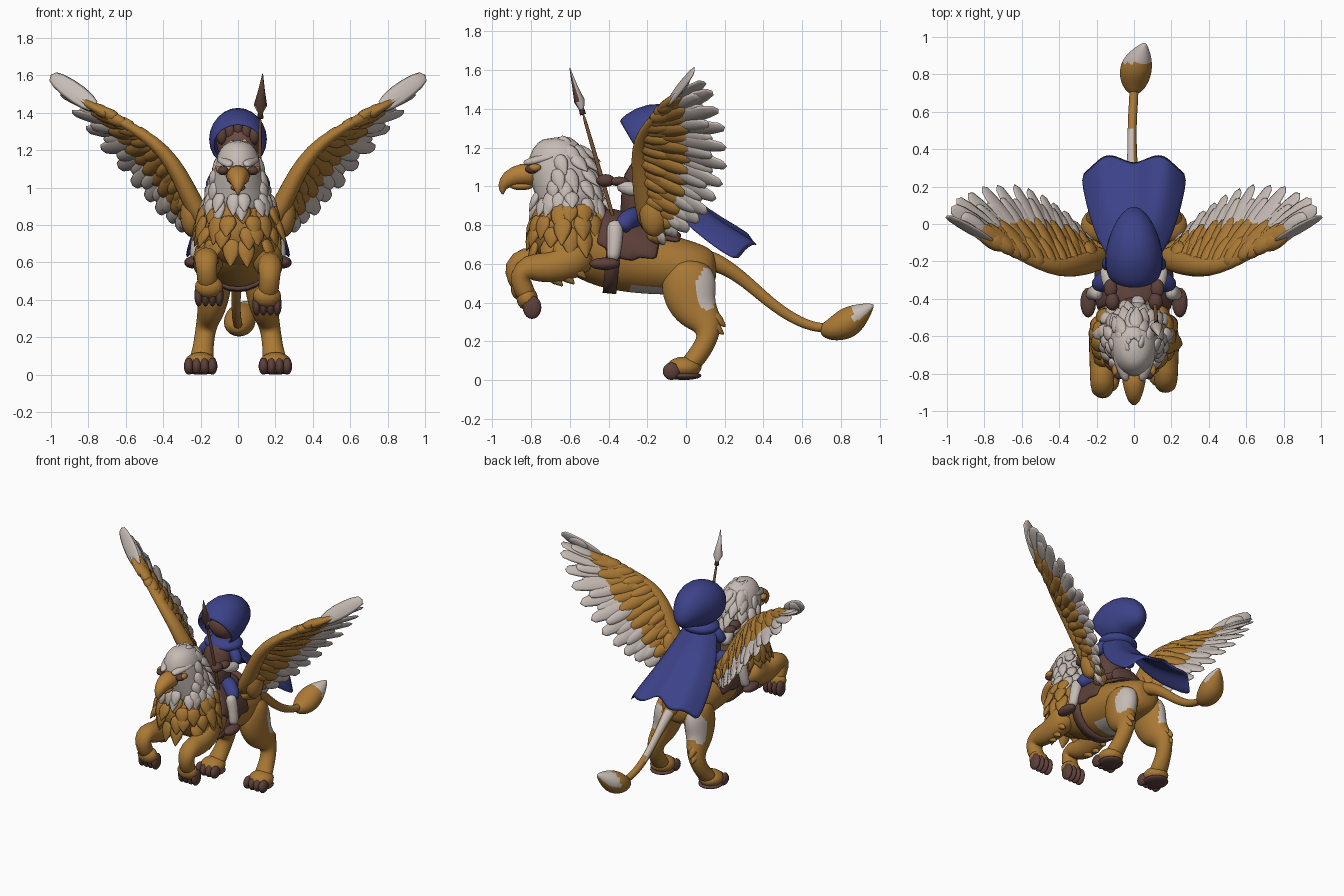
import bpy, bmesh, math, random
from mathutils import Vector, Matrix

random.seed(4)
if "Cube" in bpy.data.objects:
    bpy.data.objects.remove(bpy.data.objects["Cube"])


def material(name, colour):
    m = bpy.data.materials.new(name)
    m.use_nodes = True
    m.diffuse_color = (*colour, 1)
    m.node_tree.nodes["Principled BSDF"].inputs["Base Color"].default_value = (*colour, 1)
    return m


GOLD = material("golden fur", (.4, .19, .035))
WHITE = material("pale feather", (.57, .5, .46))
BLUE = material("blue cloth", (.045, .055, .25))
LEATHER = material("dark leather", (.11, .052, .042))
WOOD = material("spear wood", (.2, .09, .035))
BEAK = material("beak orange", (.46, .21, .04))
SKIN = material("shaded skin", (.16, .07, .05))


def finish(name, bm, mat, sub=0, mirror=False, thick=0):
    bmesh.ops.recalc_face_normals(bm, faces=bm.faces)
    mesh = bpy.data.meshes.new(name)
    bm.to_mesh(mesh)
    bm.free()
    mesh.materials.append(mat)
    mesh.shade_smooth()
    ob = bpy.data.objects.new(name, mesh)
    bpy.context.collection.objects.link(ob)
    if thick:
        ob.modifiers.new("thickness", "SOLIDIFY").thickness = thick
    if mirror:
        m = ob.modifiers.new("mirror", "MIRROR")
        m.use_mirror_merge = False
    if sub:
        m = ob.modifiers.new("smooth", "SUBSURF")
        m.levels = m.render_levels = sub
    return ob


def paint(ob, mat, rule):
    """Bake the modifiers, then recolour the faces that meet the rule."""
    graph = bpy.context.evaluated_depsgraph_get()
    ob.data = bpy.data.meshes.new_from_object(ob.evaluated_get(graph))
    ob.modifiers.clear()
    ob.data.materials.append(mat)
    for p in ob.data.polygons:
        if rule(p.center, p.normal):
            p.material_index = len(ob.data.materials) - 1


def loft(name, pts, mat, ref=(1, 0, 0), seg=12, caps=(True, True), sub=1, mirror=False, thick=0, keep=None):
    """Elliptical rings along a path; each point is x, y, z, side radius, depth radius."""
    bm = bmesh.new()
    ref, P, rings = Vector(ref), [Vector(p[:3]) for p in pts], []
    for i, p in enumerate(pts):
        t = (P[min(i + 1, len(P) - 1)] - P[max(i - 1, 0)]).normalized()
        side = (ref - t * ref.dot(t)).normalized()
        up = t.cross(side)
        ang = [2 * math.pi * k / seg for k in range(seg)]
        rings.append([bm.verts.new(P[i] + side * p[3] * math.cos(a) + up * p[4] * math.sin(a)) for a in ang])
    for r, q in zip(rings, rings[1:]):
        for k in range(seg):
            j = (k + 1) % seg
            bm.faces.new((r[k], r[j], q[j], q[k]))
    for ring, on in zip((rings[0], rings[-1]), caps):
        if on:
            bm.faces.new(ring)
    if keep:
        bmesh.ops.delete(bm, geom=[v for v in bm.verts if not keep(v.co)], context="VERTS")
    return finish(name, bm, mat, sub, mirror, thick)


def blobs(name, items, mat, mirror=False):
    bm = bmesh.new()
    for centre, size in items:
        m = Matrix.Translation(centre) @ Matrix.Diagonal((*size, 1))
        bmesh.ops.create_uvsphere(bm, u_segments=16, v_segments=10, radius=1, matrix=m)
    return finish(name, bm, mat, mirror=mirror)


def feather(bm, a, b, width, normal, thick=.015, taper=0):
    """Flattened blunt leaf running from a to b."""
    d = (b - a) / 2
    z = d.normalized()
    x = normal.cross(z).normalized()
    y = z.cross(x)
    verts = bmesh.ops.create_uvsphere(bm, u_segments=8, v_segments=7, radius=1)["verts"]
    for v in verts:
        f = (1 - taper * max(v.co.z, 0)) * max(1 - v.co.z ** 2, .05) ** -.2
        v.co = (a + b) / 2 + x * v.co.x * width / 2 * f + y * v.co.y * thick * f + d * v.co.z


def along(pts, t):
    s = t * (len(pts) - 1)
    i = min(int(s), len(pts) - 2)
    return Vector(pts[i]).lerp(Vector(pts[i + 1]), s - i)


def plumage(name, rows, mat, count, length, width, allow):
    """Rings of pointed feathers hanging around a neck."""
    bm = bmesh.new()
    for n, (y, z, a, b, back) in enumerate(rows):
        for k in range(count):
            ang = 2 * math.pi * (k + n % 2 / 2 + random.uniform(-.3, .3)) / count
            out = Vector((a * math.cos(ang), b * math.sin(ang), 0))
            if allow(math.sin(ang), z):
                base = Vector((0, y, z)) + out
                drop = length * random.uniform(.75, 1.25)
                tip = base + out.normalized() * random.uniform(.015, .045) + Vector((0, back, -drop))
                feather(bm, base - out * .08, tip, width, out.normalized(), .02, .8)
    return finish(name, bm, mat)


# Lion body, chest and tail
body_path = [(0, -.68, .78, .12, .12), (0, -.57, .74, .19, .19), (0, -.4, .665, .2, .205), (0, -.2, .61, .19, .175),
             (0, 0, .58, .18, .145), (0, .11, .57, .14, .12), (0, .16, .57, .07, .07)]
body = loft("body", body_path, GOLD, seg=16, sub=2)
paint(body, WHITE, lambda c, n: n.z < -.8 and -.27 < c.y < -.08)
blobs("chest", [((0, -.61, .77), (.2, .19, .19))], GOLD)
plumage("chest_feathers", [(-.59, .91, .2, .17, 0), (-.6, .85, .22, .195, 0), (-.61, .79, .215, .2, 0),
                           (-.61, .73, .185, .18, 0)], GOLD, 13, .13, .1, lambda s, z: s < .6 or z > .83)
tail = loft("tail", [(0, .08, .63, .06, .06), (0, .18, .6, .045, .045), (-.01, .3, .52, .03, .035),
                     (-.01, .43, .4, .025, .03), (-.01, .56, .31, .025, .028), (0, .68, .265, .025, .025),
                     (0, .78, .27, .025, .025)], GOLD, sub=2)
paint(tail, WHITE, lambda c, n: .22 < c.y < .52 and n.x < .3 and n.z > .1)
tuft = loft("tail_tuft", [(0, .69, .255, .03, .03), (0, .755, .255, .08, .065), (.01, .84, .295, .095, .09),
                          (.04, .91, .35, .06, .055), (.06, .97, .39, .006, .008)], GOLD, sub=2)
paint(tuft, WHITE, lambda c, n: c.y > .86 and n.z > -.2)

# Hind legs with pale haunch patches and clawed feet
thigh = loft("hind_legs", [(.1, .02, .62, .08, .1), (.12, .01, .53, .095, .15), (.13, .02, .42, .09, .145),
                           (.145, .06, .34, .075, .11), (.165, .12, .28, .06, .08), (.18, .11, .2, .055, .055),
                           (.19, .05, .11, .06, .055), (.2, 0, .06, .075, .05)], GOLD, mirror=True, sub=2)
paint(thigh, WHITE, lambda c, n: abs(c.x) > .1 and ((c.y - .11) / .055) ** 2 + ((c.z - .47) / .11) ** 2 < 1)
blobs("hind_feet", [((.2, -.01, .065), (.085, .09, .055))], GOLD, True)
blobs("hind_toes", [((.2 + k * .042, -.075, .045), (.027, .045, .045)) for k in (-1.5, -.5, .5, 1.5)]
      + [((.2, -.01, .022), (.085, .09, .022))], LEATHER, True)

# Raised forelegs, the right one held a little higher
for side, name, dy, dz in ((1, "left", 0, 0), (-1, "right", -.03, .05)):
    leg = [(.13, -.52, .69, .1, .12), (.165, -.6, .6, .085, .1), (.17, -.72, .575, .07, .08),
           (.17, -.82, .585, .068, .075), (.17, -.865, .54, .06, .06), (.165, -.84, .47, .055, .055),
           (.16, -.81, .41, .06, .05)]
    leg = [(x * side, y + dy * (i > 2), z + dz * (i > 2), a, b) for i, (x, y, z, a, b) in enumerate(leg)]
    loft(name + "_foreleg", leg, GOLD)
    blobs(name + "_forepaw", [((.155 * side, -.82 + dy, .42 + dz), (.075, .055, .06))], GOLD)
    blobs(name + "_foreclaws", [((.155 * side + k * .037, -.795 + dy, .375 + dz), (.023, .048, .06))
                                for k in (-1.5, -.5, .5, 1.5)], LEATHER)

# Fur tufts behind the elbows and hocks
bm = bmesh.new()
for x, y, z in ((.17, -.62, .53), (.16, -.68, .52), (.18, -.56, .56), (.17, .16, .31), (.18, .15, .27), (.15, .14, .34)):
    feather(bm, Vector((x, y - .04, z + .04)), Vector((x, y + .045, z - .035)), .06, Vector((1, 0, 0)), .03, .7)
finish("leg_fur", bm, GOLD, mirror=True)

# Eagle head
loft("eagle_head", [(0, -.59, .85, .17, .17), (0, -.61, .95, .165, .165), (0, -.64, 1.05, .14, .17),
                    (0, -.665, 1.14, .125, .17), (0, -.67, 1.205, .105, .13), (0, -.67, 1.255, .05, .07)], WHITE)
plumage("head_feathers", [(-.66, 1.25, .035, .05, .08), (-.65, 1.21, .08, .1, .07), (-.65, 1.16, .11, .135, .05),
                          (-.64, 1.09, .135, .155, .04), (-.62, 1.03, .15, .16, .02), (-.61, .97, .17, .17, 0),
                          (-.6, .94, .185, .18, 0)], WHITE, 12, .11, .08, lambda s, z: s > -.55 or z < .98)
loft("beak", [(0, -.76, 1.06, .072, .065), (0, -.85, 1.065, .066, .06), (0, -.92, 1.04, .045, .048),
              (0, -.955, .995, .024, .026), (0, -.945, .955, .004, .005)], BEAK)
blobs("lower_beak", [((0, -.85, 1.0), (.04, .06, .02))], BEAK)
blobs("eye_sockets", [((.08, -.795, 1.09), (.03, .036, .024))], LEATHER, True)
blobs("eyes", [((.098, -.78, 1.097), (.02, .032, .02))], BEAK, True)
bm = bmesh.new()
feather(bm, Vector((.04, -.84, 1.12)), Vector((.1, -.68, 1.16)), .06, Vector((.4, -.2, 1)), .02)
finish("brows", bm, WHITE, mirror=True)

# Wings: pale flight feathers under golden coverts
lead = [(.15, -.17, .76), (.24, -.2, .91), (.31, -.225, 1.07), (.4, -.235, 1.2), (.5, -.21, 1.28),
        (.62, -.16, 1.35), (.76, -.09, 1.425)]
trail = [(.24, -.11, .73), (.33, .03, .78), (.45, .13, .88), (.6, .21, 1.05), (.79, .21, 1.27), (.95, .14, 1.48),
         (1.0, .05, 1.6)]


def feather_row(name, mat, count, last, start, reach, width, thick, lift):
    """Feathers from leading to trailing edge; reach and thickness shrink towards the wing tip."""
    bm = bmesh.new()
    for k in range(count):
        t = last * k / (count - 1)
        a, b = along(lead, t), along(trail, t)
        span = along(lead, min(t + .1, 1)) - along(lead, max(t - .1, 0))
        n = span.cross(b - a).normalized()
        off = n * (lift + .006 * (k % 2))
        end = reach[0] + (reach[1] - reach[0]) * t
        feather(bm, a.lerp(b, start) + off, a.lerp(b, end) + off, width, n, thick * (1 - .4 * t), .1)
    finish(name, bm, mat, mirror=True)


feather_row("flight_feathers", WHITE, 14, 1, 0, (1, 1), .11, .02, 0)
feather_row("pale_coverts", WHITE, 15, 1, .35, (.87, .8), .09, .025, 0)
feather_row("long_coverts", GOLD, 17, .93, -.03, (.72, .5), .11, .042, 0)
feather_row("short_coverts", GOLD, 19, .93, -.04, (.5, .25), .09, .052, 0)
loft("wing_arms", [(*p, r, r * .8) for p, r in zip(lead, (.07, .07, .06, .05, .04, .03, .012))],
     GOLD, ref=(0, 1, 0), mirror=True)
blobs("wing_shoulders", [((.25, -.165, .86), (.06, .075, .12))], GOLD, True)

# Saddle and girth
loft("saddle_blanket", [(0, -.47, .7, .2, .2), (0, -.41, .685, .21, .205), (0, -.34, .665, .215, .2),
                        (0, -.25, .64, .212, .192), (0, -.15, .615, .207, .18), (0, -.04, .6, .195, .165)],
     LEATHER, seg=32, caps=(False, False), thick=.025, keep=lambda c: c.z > .575 + 2 * (c.y + .27) ** 2)
loft("girth", [(0, -.41, .657, .212, .208), (0, -.34, .65, .21, .208)], LEATHER, seg=24,
     caps=(False, False), sub=0, thick=.02)
blobs("saddle_seat", [((0, -.25, .81), (.13, .19, .05)), ((0, -.43, .87), (.07, .04, .06)),
                      ((0, -.08, .78), (.13, .04, .08))], LEATHER)

# Rider
loft("rider_torso", [(0, -.25, .8, .11, .1), (0, -.25, .93, .1, .09), (0, -.24, 1.05, .12, .095),
                     (0, -.2, 1.13, .06, .06)], LEATHER)
loft("rider_thighs", [(.06, -.23, .84, .055, .06), (.13, -.28, .84, .055, .06), (.18, -.32, .815, .05, .05),
                      (.2, -.335, .77, .042, .042)], BLUE, ref=(0, 1, 0), mirror=True)
loft("rider_greaves", [(.195, -.37, .83, .032, .04), (.205, -.365, .76, .042, .045), (.22, -.37, .68, .036, .038),
                       (.23, -.38, .61, .034, .035)], WHITE, mirror=True)
blobs("rider_boots", [((.245, -.42, .6), (.042, .08, .032))], LEATHER, True)
loft("rider_upper_arms", [(.08, -.2, 1.08, .045, .045), (.13, -.2, 1.04, .042, .042), (.15, -.23, .985, .037, .037)],
     BLUE, ref=(0, 1, 0), mirror=True)
loft("rider_bracers", [(.15, -.22, .98, .038, .038), (.14, -.29, .985, .04, .04), (.125, -.36, 1.01, .03, .03)],
     WHITE, mirror=True)
blobs("rider_gloves", [((.115, -.415, 1.03), (.038, .048, .033)), ((.125, -.345, 1.025), (.036, .05, .025))],
      LEATHER, True)
blobs("rider_head", [((0, -.15, 1.24), (.115, .115, .12))], SKIN)
blobs("rider_fringe", [((k * .043, -.22, 1.32 - abs(k) * .02), (.03, .035, .05)) for k in (-2, -1, 0, 1, 2)], LEATHER)

# Hood, cowl and flowing cape
loft("hood", [(0, -.28, 1.22, .145, .145), (0, -.22, 1.255, .165, .165), (0, -.13, 1.27, .16, .18),
              (0, -.03, 1.255, .125, .145), (0, .04, 1.21, .08, .09), (0, .08, 1.18, .02, .03)],
     BLUE, caps=(False, True), thick=.02)
blobs("cowl", [((0, -.17, 1.1), (.14, .12, .055))], BLUE)
bm = bmesh.new()
spine = [(.12, -.1, 1.13), (.18, -.03, 1.02), (.225, .07, .92), (.265, .2, .83), (.3, .37, .735)]
grid = []
for j, (half, y, z) in enumerate(spine):
    v = j / (len(spine) - 1)
    us = [k / 8 for k in range(-8, 9)]
    grid.append([bm.verts.new((u * half,
                               y - .1 * u * u * (1 - v * .3) + .06 * v * math.sin(abs(u) * math.pi) ** 2 - .03 * v,
                               z - (.03 + .08 * v) * u * u + .02 * v * math.cos(u * 9))) for u in us])
for r, q in zip(grid, grid[1:]):
    for k in range(len(r) - 1):
        bm.faces.new((r[k], r[k + 1], q[k + 1], q[k]))
finish("cape", bm, BLUE, sub=1, thick=.025)

# Spear
loft("spear_shaft", [(.1, -.35, .75, .011, .011), (.115, -.44, 1.06, .012, .012), (.12, -.545, 1.42, .011, .011)],
     WOOD, seg=8)
blade = loft("spear_head", [(.12, -.532, 1.37, .016, .016), (.12, -.54, 1.4, .014, .014), (.12, -.55, 1.44, .036, .028),
                            (.126, -.575, 1.52, .018, .014), (.132, -.6, 1.61, .002, .002)], WHITE, seg=8, sub=0)
paint(blade, LEATHER, lambda c, n: n.y < -.4 or c.z < 1.4)
